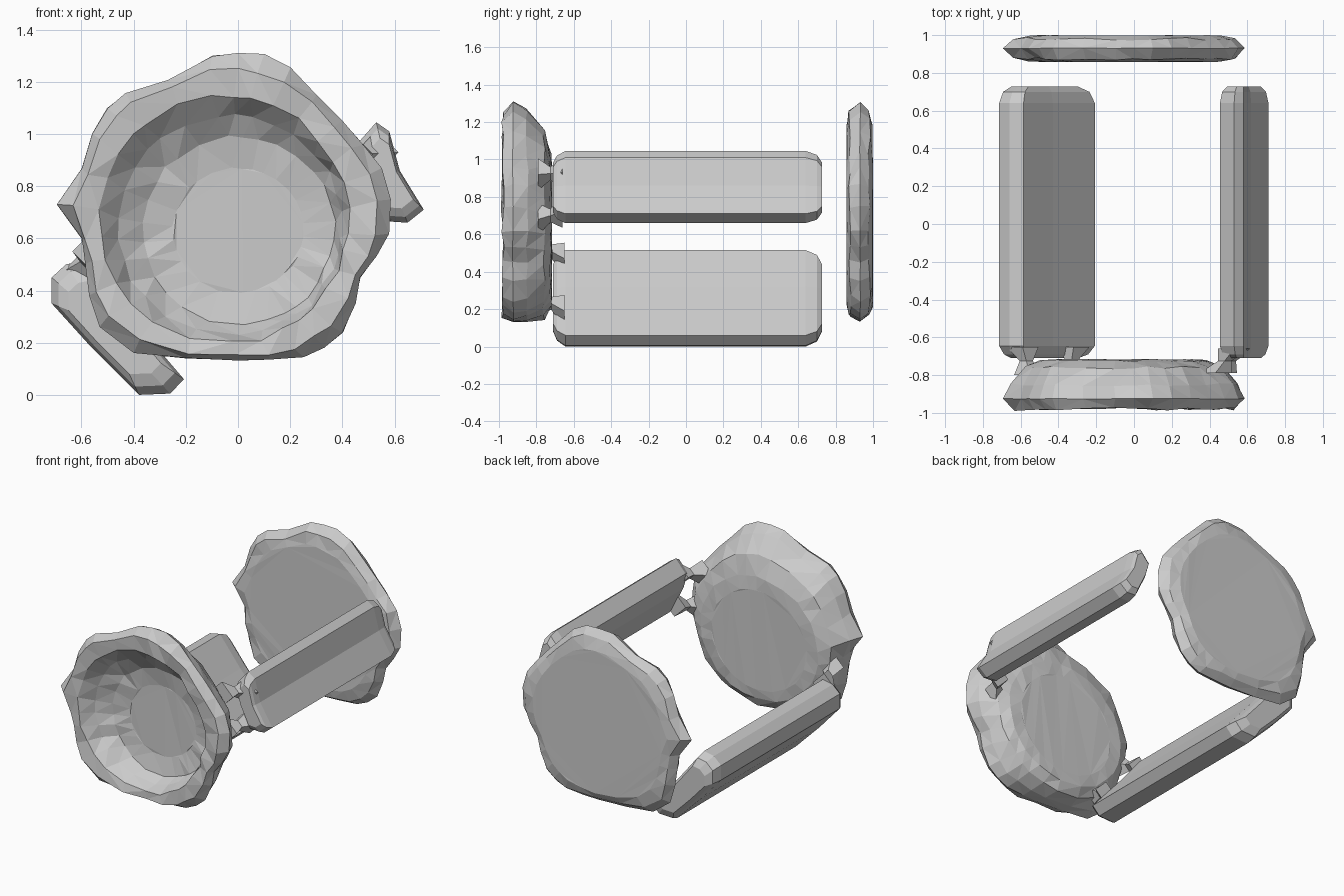
import bpy, bmesh, math, random
from mathutils import Vector

if "Cube" in bpy.data.objects:
    bpy.data.objects.remove(bpy.data.objects["Cube"])

random.seed(4)

# Irregular rock-like outline shared by both discs (x, z)
OUTLINE = [(0, 1.31), (.1, 1.305), (.2, 1.255), (.3, 1.15), (.4, 1.05), (.48, .96),
           (.55, .87), (.585, .75), (.58, .62), (.53, .53), (.47, .45), (.45, .35),
           (.4, .24), (.33, .18), (.25, .145), (.12, .135), (0, .13), (-.2, .14),
           (-.4, .16), (-.53, .26), (-.57, .38), (-.585, .5), (-.6, .6), (-.695, .73),
           (-.6, .87), (-.56, 1.0), (-.5, 1.1), (-.43, 1.155), (-.27, 1.205), (-.1, 1.30)]
MID = Vector((-.04, .68))


def ring(y, blend, centre, rx, rz, jitter=0.0):
    """Blend the outline towards an ellipse; blend 0 keeps the outline."""
    pts = []
    for p in OUTLINE:
        p = Vector(p)
        a = math.atan2(p.y - MID.y, p.x - MID.x)
        e = Vector((centre[0] + rx * math.cos(a), centre[1] + rz * math.sin(a)))
        q = p.lerp(e, blend)
        j = [random.uniform(-jitter, jitter) for _ in range(3)]
        pts.append((q.x + j[0], y + j[1], q.y + j[2]))
    return pts


def section(shape, y, scale):
    """Cross-section of a bar, scaled about its middle."""
    c = sum((Vector(p) for p in shape), Vector((0, 0))) / len(shape)
    return [(c.x + (x - c.x) * scale, y, c.y + (z - c.y) * scale) for x, z in shape]


def loft(name, rings, triangulate=False):
    bm = bmesh.new()
    rows = [[bm.verts.new(p) for p in r] for r in rings]
    n = len(rows[0])
    for a, b in zip(rows, rows[1:]):
        for i in range(n):
            k = (i + 1) % n
            bm.faces.new((a[i], a[k], b[k], b[i]))
    bm.faces.new(rows[0])
    bm.faces.new(rows[-1])
    bmesh.ops.recalc_face_normals(bm, faces=bm.faces)
    if triangulate:
        bmesh.ops.triangulate(bm, faces=bm.faces)
    mesh = bpy.data.meshes.new(name)
    bm.to_mesh(mesh)
    bm.free()
    ob = bpy.data.objects.new(name, mesh)
    bpy.context.collection.objects.link(ob)
    return ob


# Front bowl: back face, flank, rough rim, then the shallow hollow
loft("front_bowl", [
    ring(-.717, 1, (-.05, .61), .36, .34, .003),
    ring(-.725, 1, (-.05, .62), .45, .42, .006),
    ring(-.76, .8, (-.05, .64), .5, .49, .008),
    ring(-.85, .25, (-.05, .64), .5, .5, .008),
    ring(-.925, 0, MID, 1, 1, .002),
    ring(-.98, .4, (-.05, .67), .5, .49, .01),
    ring(-.972, .95, (-.05, .67), .47, .47, .01),
    ring(-.89, 1, (-.03, .65), .43, .42, .01),
    ring(-.835, 1, (0, .63), .37, .36, .008),
    ring(-.815, 1, (0, .63), .25, .24, .003)], True)

# Back slab: thin disc with a pinched edge
loft("back_slab", [
    ring(.86, .6, MID, .42, .42, .003),
    ring(.875, .12, MID, .25, .25, .008),
    ring(.93, 0, MID, 1, 1, .003),
    ring(.98, .12, MID, .25, .25, .008),
    ring(.998, .6, MID, .42, .42, .002)], True)

# Slanted side bars with rounded-off ends
BARS = {
    "right_bar": [(.53, 1.045), (.58, 1.01), (.62, .86), (.712, .71), (.65, .66),
                  (.575, .665), (.49, .84), (.455, .96)],
    "left_bar": [(-.714, .45), (-.66, .50), (-.585, .515), (-.43, .32), (-.207, .06),
                 (-.26, .005), (-.38, 0), (-.56, .18), (-.714, .35)],
}
for name, shape in BARS.items():
    loft(name, [section(shape, y, s) for y, s in
                ((-.71, .7), (-.69, .88), (-.645, 1), (.64, 1), (.7, .9), (.727, .7))])

# Pinched links joining the bars to the bowl
LINKS = [((.55, -.66, .72), (.46, -.79, .68)), ((.53, -.66, .93), (.43, -.79, .92)),
         ((-.59, -.65, .47), (-.55, -.80, .55)), ((-.32, -.65, .19), (-.34, -.79, .27))]
for i, (a, b) in enumerate(LINKS):
    rows = []
    for t, w in ((0, .085), (.5, .035), (1, .085)):
        p = Vector(a).lerp(Vector(b), t)
        rows.append([(p.x + w * math.cos(q), p.y, p.z + w * math.sin(q))
                     for q in (0, math.pi / 2, math.pi, 3 * math.pi / 2)])
    loft(f"link_{i + 1}", rows)
